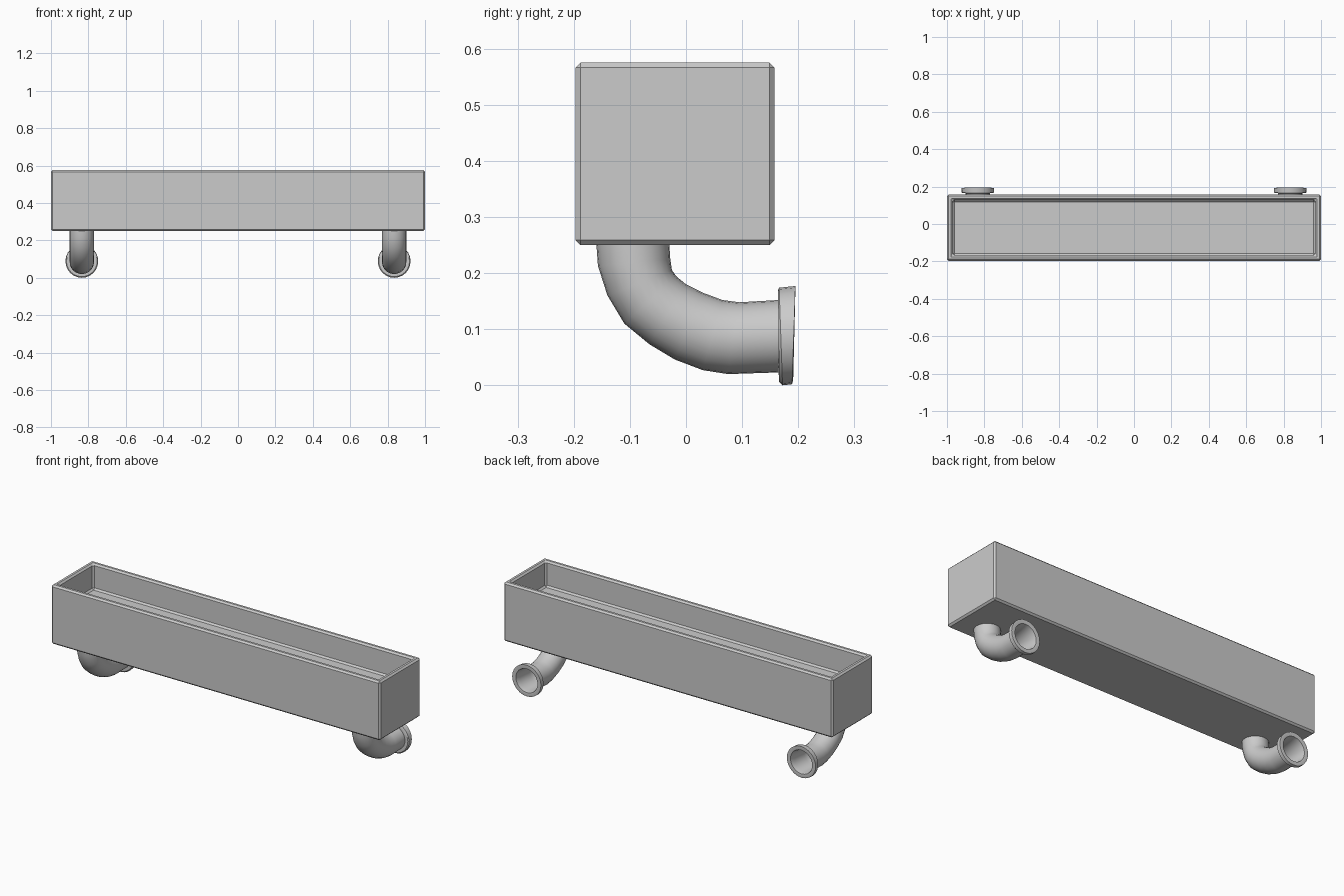
import bpy, bmesh, math
from mathutils import Vector

if "Cube" in bpy.data.objects:
    bpy.data.objects.remove(bpy.data.objects["Cube"])


def finish(bm, name):
    bmesh.ops.recalc_face_normals(bm, faces=bm.faces)
    mesh = bpy.data.meshes.new(name)
    bm.to_mesh(mesh)
    bm.free()
    obj = bpy.data.objects.new(name, mesh)
    bpy.context.collection.objects.link(obj)
    return obj


# Open trough: a box with its top inset and pushed down, all edges chamfered
def make_trough():
    bm = bmesh.new()
    bmesh.ops.create_cube(bm, size=1)
    for v in bm.verts:
        v.co = Vector((v.co.x * 2, v.co.y * 0.355 - 0.0195, 0.4125 + v.co.z * 0.325))
    top = max(bm.faces, key=lambda f: f.calc_center_median().z)
    bmesh.ops.inset_region(bm, faces=[top], thickness=0.043)
    ret = bmesh.ops.extrude_face_region(bm, geom=[top])
    floor = [g for g in ret["geom"] if isinstance(g, bmesh.types.BMVert)]
    bmesh.ops.translate(bm, verts=floor, vec=(0, 0, -0.14))
    if top.is_valid:
        bmesh.ops.delete(bm, geom=[top], context='FACES_ONLY')
    obj = finish(bm, "planter_trough")
    bev = obj.modifiers.new("chamfer", 'BEVEL')
    bev.width = 0.009
    bev.segments = 1
    bev.limit_method = 'ANGLE'


# Pipe cross-sections as (outer y, outer z, inner y, inner z, half width)
BEND = [
    (-.160, .255, -.030, .255), (-.157, .213, -.028, .225),
    (-.140, .160, -.025, .205), (-.110, .110, -.017, .194),
    (-.065, .073, .000, .180), (-.020, .046, .030, .165),
    (.030, .027, .065, .152), (.075, .020, .095, .148),
    (.165, .023, .165, .152),
]
FLANGE = [
    (.166, .006, .164, .170), (.172, .000, .166, .174),
    (.189, .002, .195, .177), (.191, .009, .195, .169),
    (.189, .023, .193, .155), (.165, .027, .165, .148),
]


def make_pipe(x, name, sides=24):
    outer = [(*s, .065) for s in BEND]
    lip = [(*s, math.dist(s[:2], s[2:]) / 2) for s in FLANGE]
    # the bore follows the bend back up, slightly narrower
    bore = []
    for a, b, c, d in reversed(BEND[:-1]):
        p, q = Vector((a, b)), Vector((c, d))
        m = (p + q) / 2
        p, q = m + (p - m) * .93, m + (q - m) * .93
        bore.append((*p, *q, .060))
    bm = bmesh.new()
    rings = []
    for a, b, c, d, w in outer + lip + bore:
        mid = Vector((x, (a + c) / 2, (b + d) / 2))
        half = Vector((0, (c - a) / 2, (d - b) / 2))
        angles = [2 * math.pi * i / sides for i in range(sides)]
        rings.append([bm.verts.new(mid + half * math.cos(t) + Vector((w * math.sin(t), 0, 0)))
                      for t in angles])
    for r, s in zip(rings, rings[1:]):
        for i in range(sides):
            j = (i + 1) % sides
            bm.faces.new((r[i], r[j], s[j], s[i]))
    obj = finish(bm, name)
    bpy.ops.object.select_all(action='DESELECT')
    obj.select_set(True)
    bpy.context.view_layer.objects.active = obj
    bpy.ops.object.shade_smooth_by_angle(angle=math.radians(35))


make_trough()
make_pipe(-0.835, "left_pipe_bracket")
make_pipe(0.835, "right_pipe_bracket")
